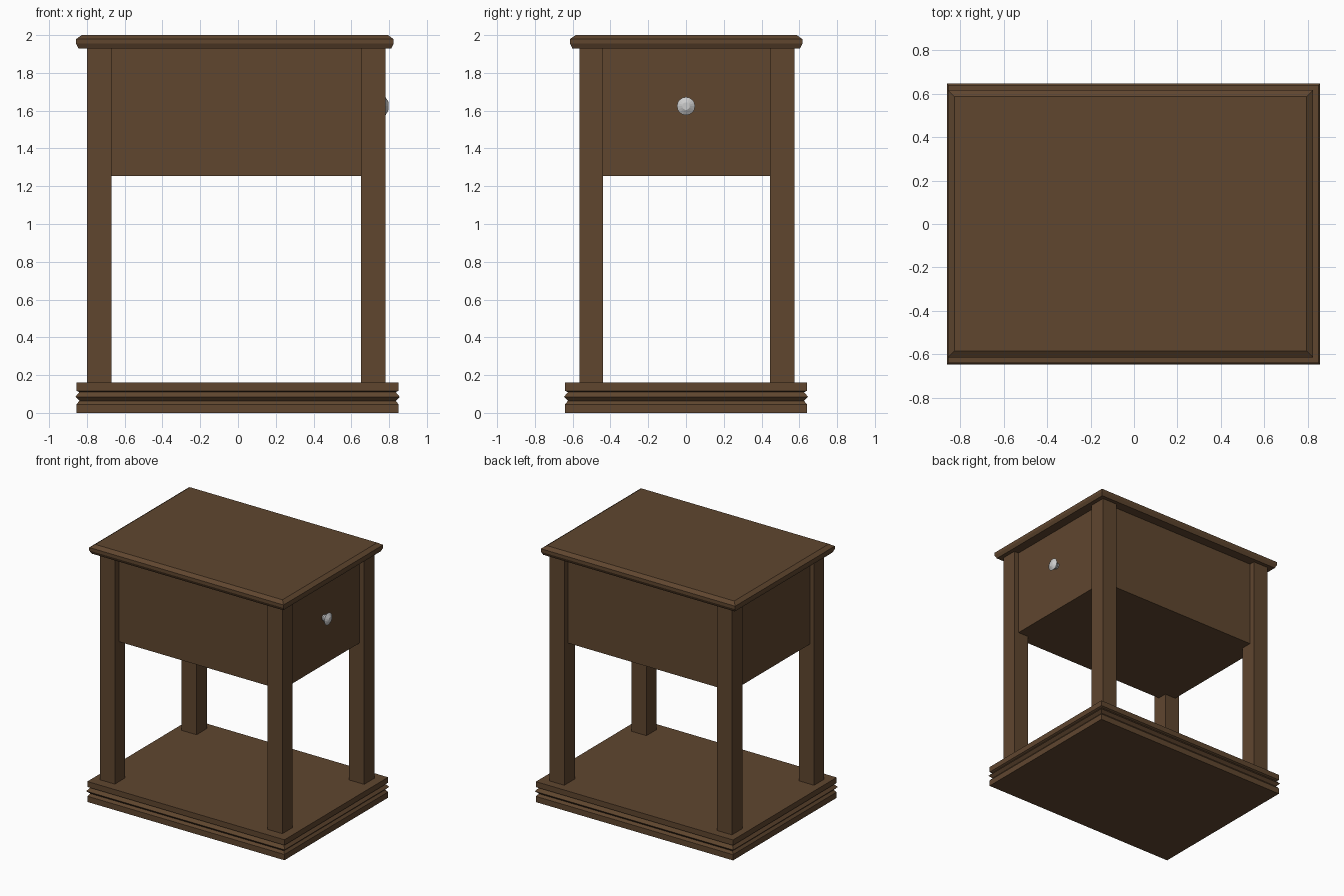
import bpy, bmesh, math

if "Cube" in bpy.data.objects:
    bpy.data.objects.remove(bpy.data.objects["Cube"])

wood = bpy.data.materials.new("dark_wood")
wood.diffuse_color = (0.115, 0.061, 0.028, 1)
wood.use_nodes = True
wood.node_tree.nodes["Principled BSDF"].inputs["Base Color"].default_value = wood.diffuse_color


def finish(name, bm, mat=None):
    bmesh.ops.recalc_face_normals(bm, faces=bm.faces)
    me = bpy.data.meshes.new(name)
    bm.to_mesh(me)
    bm.free()
    ob = bpy.data.objects.new(name, me)
    bpy.context.collection.objects.link(ob)
    if mat:
        me.materials.append(mat)
    return ob


def stack_rings(bm, rings):
    """Skin a list of point loops and cap both ends."""
    loops = [[bm.verts.new(p) for p in r] for r in rings]
    n = len(loops[0])
    for a, b in zip(loops, loops[1:]):
        for i in range(n):
            j = (i + 1) % n
            bm.faces.new((a[i], a[j], b[j], b[i]))
    bm.faces.new(loops[0])
    bm.faces.new(loops[-1])


def moulded_slab(name, x0, x1, y0, y1, profile):
    """Rectangular slab whose edge follows (inset, z) profile points."""
    bm = bmesh.new()
    stack_rings(bm, [[(x0 + d, y0 + d, z), (x1 - d, y0 + d, z),
                      (x1 - d, y1 - d, z), (x0 + d, y1 - d, z)]
                     for d, z in profile])
    return finish(name, bm, wood)


def box(name, x0, x1, y0, y1, z0, z1):
    return moulded_slab(name, x0, x1, y0, y1, [(0, z0), (0, z1)])


# Base plinth with grooved edge
moulded_slab("base", -0.855, 0.85, -0.64, 0.64,
             [(0, 0), (0, 0.045), (0.015, 0.064), (-0.006, 0.085),
              (0.015, 0.11), (0, 0.117), (0, 0.16)])

# Table top with bevelled edge
moulded_slab("table_top", -0.857, 0.824, -0.614, 0.616,
             [(0.012, 1.93), (0, 1.955), (0, 1.979), (0.03, 2.0)])

# Four square legs
for xs, x0, x1 in (("left", -0.80, -0.67), ("right", 0.65, 0.78)):
    for ys, y0, y1 in (("front", -0.565, -0.44), ("back", 0.445, 0.575)):
        box(f"{ys}_{xs}_leg", x0, x1, y0, y1, 0.16, 1.93)

# Drawer case, recessed between the legs
box("drawer_case", -0.765, 0.74, -0.515, 0.53, 1.255, 1.93)

# Flared knob on the right-hand side
bm = bmesh.new()
SIDES = 16
stack_rings(bm, [[(x, r * math.cos(2 * math.pi * i / SIDES),
                   1.624 + r * math.sin(2 * math.pi * i / SIDES))
                  for i in range(SIDES)]
                 for x, r in ((0.735, 0.022), (0.75, 0.022),
                              (0.781, 0.048), (0.798, 0.02))])
finish("drawer_knob", bm)
